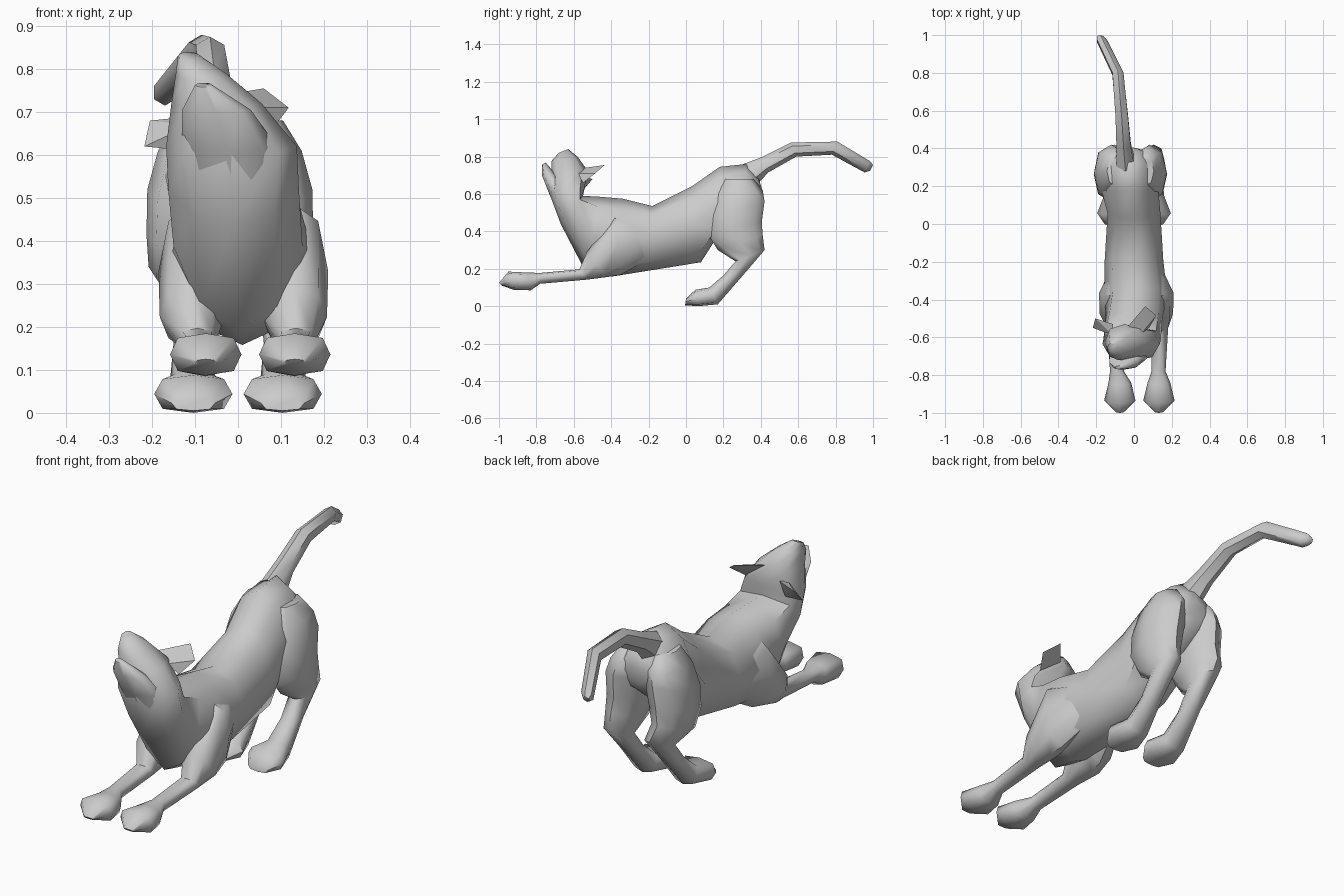
import bpy, bmesh
from math import sin, cos, tau, radians
from mathutils import Vector


def finish(name, bm, angle=55):
    bmesh.ops.recalc_face_normals(bm, faces=bm.faces[:])
    me = bpy.data.meshes.new(name)
    bm.to_mesh(me)
    bm.free()
    me.shade_smooth()
    me.set_sharp_from_angle(angle=radians(angle))
    ob = bpy.data.objects.new(name, me)
    bpy.context.collection.objects.link(ob)
    return ob


def squash(v, e):
    return (1 if v >= 0 else -1) * abs(v) ** e


def loft(name, rings, sides=8, e=0.9, shift=None):
    """Skin rings: (top y, top z, bottom y, bottom z, centre x, half width[, squareness[, top flare]])."""
    bm = bmesh.new()
    loops = []
    for yt, zt, yb, zb, cx, w, *ex in rings:
        ee = ex[0] if ex else e
        flare = ex[1] if len(ex) > 1 else 0
        if shift:
            cx = shift(yt, cx)
        mid = Vector((cx, (yt + yb) / 2, (zt + zb) / 2))
        up = Vector((0, (yt - yb) / 2, (zt - zb) / 2))
        ring = []
        for i in range(sides):
            c = squash(round(cos(tau * i / sides), 6), ee)
            s = squash(round(sin(tau * i / sides), 6), ee)
            ring.append(bm.verts.new(mid + up * c + Vector((w * s * (1 + flare * c), 0, 0))))
        loops.append(ring)
    for a, b in zip(loops, loops[1:]):
        for i in range(sides):
            j = (i + 1) % sides
            bm.faces.new((a[i], a[j], b[j], b[i]))
    bm.faces.new(loops[0])
    bm.faces.new(loops[-1])
    return finish(name, bm)


def hull(name, pts):
    bm = bmesh.new()
    for p in pts:
        bm.verts.new(p)
    bmesh.ops.convex_hull(bm, input=bm.verts[:])
    return finish(name, bm, 30)


# head, neck and torso as one skin, nose to rump
loft("body", [
    (-0.63, 0.84, -0.68, 0.82, -0.115, 0.025),
    (-0.58, 0.80, -0.72, 0.775, -0.085, 0.06),
    (-0.53, 0.73, -0.72, 0.71, -0.05, 0.105),
    (-0.54, 0.64, -0.73, 0.60, -0.015, 0.152),
    (-0.55, 0.59, -0.67, 0.44, -0.01, 0.152, 0.9, 0.2),
    (-0.46, 0.585, -0.54, 0.19, 0.0, 0.15, 0.9, 0.25),
    (-0.34, 0.575, -0.40, 0.158, 0.01, 0.165, 0.9),
    (-0.18, 0.535, -0.20, 0.19, 0.0, 0.155, 0.9),
    (0.03, 0.64, 0.08, 0.235, 0.0, 0.14, 0.9, -0.15),
    (0.18, 0.745, 0.16, 0.36, -0.02, 0.15, 0.9, -0.3),
    (0.32, 0.76, 0.29, 0.43, -0.025, 0.14, 0.9, -0.3),
    (0.39, 0.68, 0.375, 0.50, -0.025, 0.10, 0.9, -0.2),
    (0.405, 0.63, 0.39, 0.55, -0.025, 0.05),
])

# open lower jaw
loft("lower_jaw", [
    (-0.75, 0.768, -0.77, 0.758, -0.08, 0.02),
    (-0.70, 0.71, -0.77, 0.70, -0.05, 0.08),
    (-0.62, 0.63, -0.735, 0.61, -0.02, 0.11),
    (-0.52, 0.52, -0.665, 0.44, -0.01, 0.08),
])

# ears, set on a tilted head
hull("ear_left", [(-0.03, -0.54, 0.74), (0.08, -0.55, 0.66), (0.04, -0.58, 0.71),
                  (0.06, -0.435, 0.755), (0.118, -0.485, 0.71)])
hull("ear_right", [(-0.11, -0.53, 0.69), (-0.12, -0.56, 0.61), (-0.11, -0.59, 0.67),
                   (-0.205, -0.50, 0.68), (-0.218, -0.55, 0.62)])

# front and hind legs, authored on the +x side
front = [
    (-0.22, 0.45, -0.22, 0.24, 0.085, 0.055),
    (-0.38, 0.49, -0.35, 0.168, 0.122, 0.088),
    (-0.53, 0.29, -0.42, 0.156, 0.132, 0.075),
    (-0.57, 0.197, -0.53, 0.142, 0.135, 0.046),
    (-0.78, 0.178, -0.78, 0.12, 0.13, 0.037),
    (-0.85, 0.18, -0.83, 0.085, 0.132, 0.06, 0.75),
    (-0.95, 0.185, -0.92, 0.087, 0.132, 0.083, 0.7),
    (-1.0, 0.125, -0.985, 0.11, 0.132, 0.025),
]
hind = [
    (0.20, 0.68, 0.36, 0.68, 0.055, 0.05),
    (0.15, 0.60, 0.41, 0.62, 0.068, 0.08),
    (0.12, 0.48, 0.42, 0.56, 0.083, 0.09),
    (0.12, 0.38, 0.405, 0.45, 0.09, 0.085),
    (0.17, 0.30, 0.41, 0.38, 0.10, 0.07),
    (0.265, 0.24, 0.42, 0.30, 0.105, 0.055),
    (0.20, 0.165, 0.30, 0.16, 0.105, 0.045),
    (0.125, 0.10, 0.17, 0.01, 0.105, 0.055, 0.75),
    (0.05, 0.088, 0.065, 0.0, 0.104, 0.091, 0.7),
    (0.0, 0.04, -0.005, 0.005, 0.104, 0.05, 0.7),
]
loft("front_leg_left", front)
loft("front_leg_right", front,
     shift=lambda y, x: 0.057 - x if y < -0.8 else 0.04 - x if y < -0.55 else 0.025 - x)
loft("hind_leg_left", hind)
loft("hind_leg_right", hind, shift=lambda y, x: -x - 0.038 if x < 0.102 else -x)

# tail
loft("tail", [
    (0.28, 0.75, 0.37, 0.64, -0.045, 0.055),
    (0.40, 0.795, 0.44, 0.715, -0.055, 0.044),
    (0.56, 0.875, 0.59, 0.80, -0.065, 0.038),
    (0.81, 0.88, 0.78, 0.81, -0.085, 0.034),
    (0.985, 0.775, 0.955, 0.715, -0.17, 0.03),
    (1.0, 0.755, 0.985, 0.725, -0.18, 0.018),
], sides=6, e=1.0)
